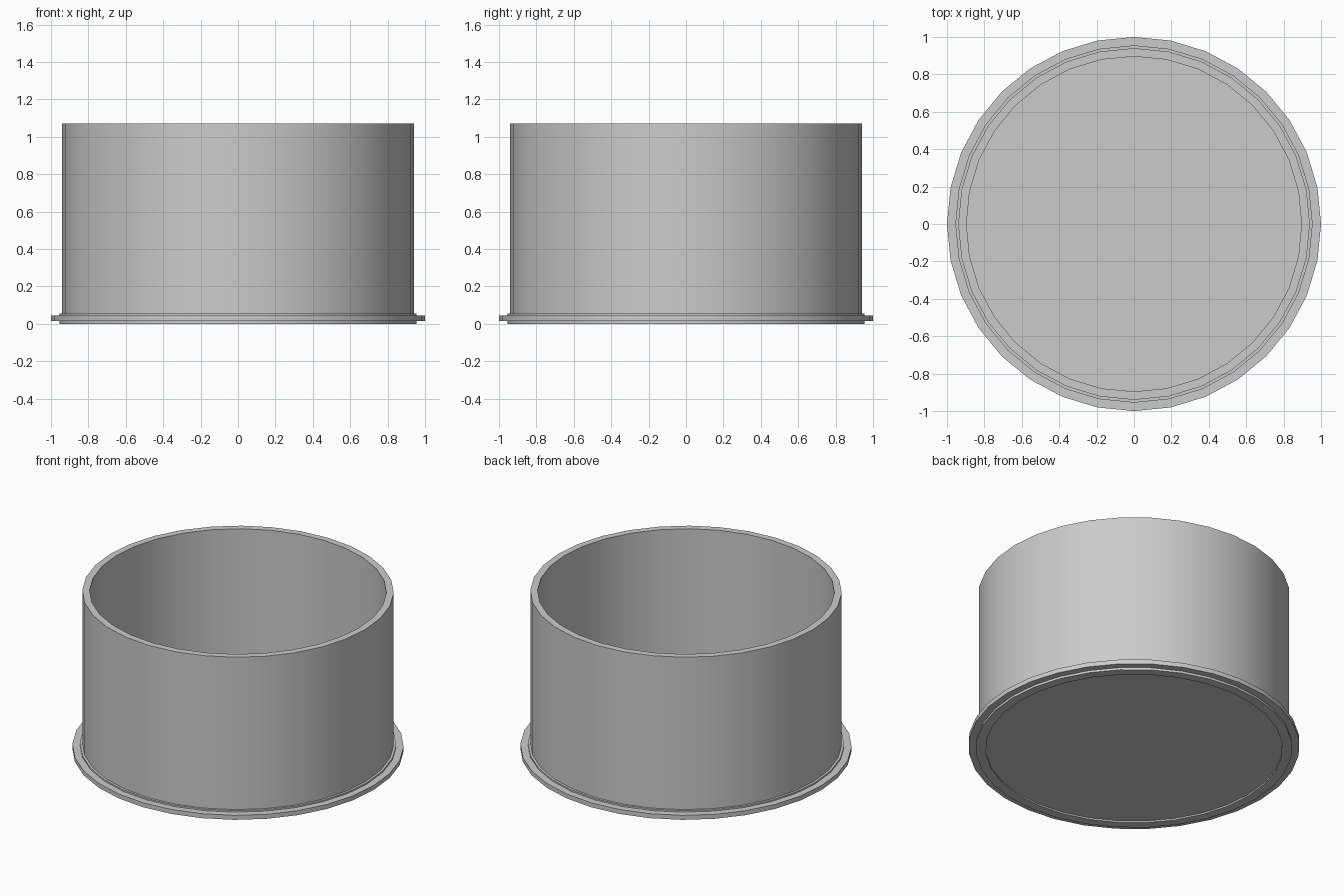
import bpy, bmesh, math
from mathutils import Matrix, Vector

cube = bpy.data.objects.get("Cube")
if cube:
    bpy.data.objects.remove(cube, do_unlink=True)

SIDES = 32
grey = bpy.data.materials.new("light_grey")
grey.use_nodes = True
colour = (0.6, 0.6, 0.6, 1)
grey.diffuse_color = colour
grey.node_tree.nodes["Principled BSDF"].inputs["Base Color"].default_value = colour


def lathe(name, profile):
    """Turn a (radius, height) profile around z."""
    bm = bmesh.new()
    points = [bm.verts.new((r, 0, z)) for r, z in profile]
    edges = [bm.edges.new(pair) for pair in zip(points, points[1:])]
    bmesh.ops.spin(bm, geom=points + edges, cent=(0, 0, 0), axis=(0, 0, 1),
                   angle=math.tau, steps=SIDES, use_duplicate=False)
    bmesh.ops.remove_doubles(bm, verts=bm.verts, dist=0.0005)
    bmesh.ops.recalc_face_normals(bm, faces=bm.faces)
    mesh = bpy.data.meshes.new(name)
    bm.to_mesh(mesh)
    bm.free()
    mesh.materials.append(grey)
    obj = bpy.data.objects.new(name, mesh)
    bpy.context.collection.objects.link(obj)
    bpy.ops.object.select_all(action="DESELECT")
    obj.select_set(True)
    bpy.context.view_layer.objects.active = obj
    bpy.ops.object.shade_smooth_by_angle(angle=math.radians(30))
    return obj


# Open cup: recessed underside, stepped base with flange, thin wall, inner floor
lathe("flanged_cup", [
    (0, 0.01), (0.896, 0.01), (0.896, 0), (0.955, 0),
    (0.955, 0.015), (1, 0.015), (1, 0.045), (0.955, 0.045),
    (0.955, 0.055), (0.94, 0.055), (0.94, 1.07), (0.896, 1.07),
    (0.896, 0.055), (0, 0.055),
])
